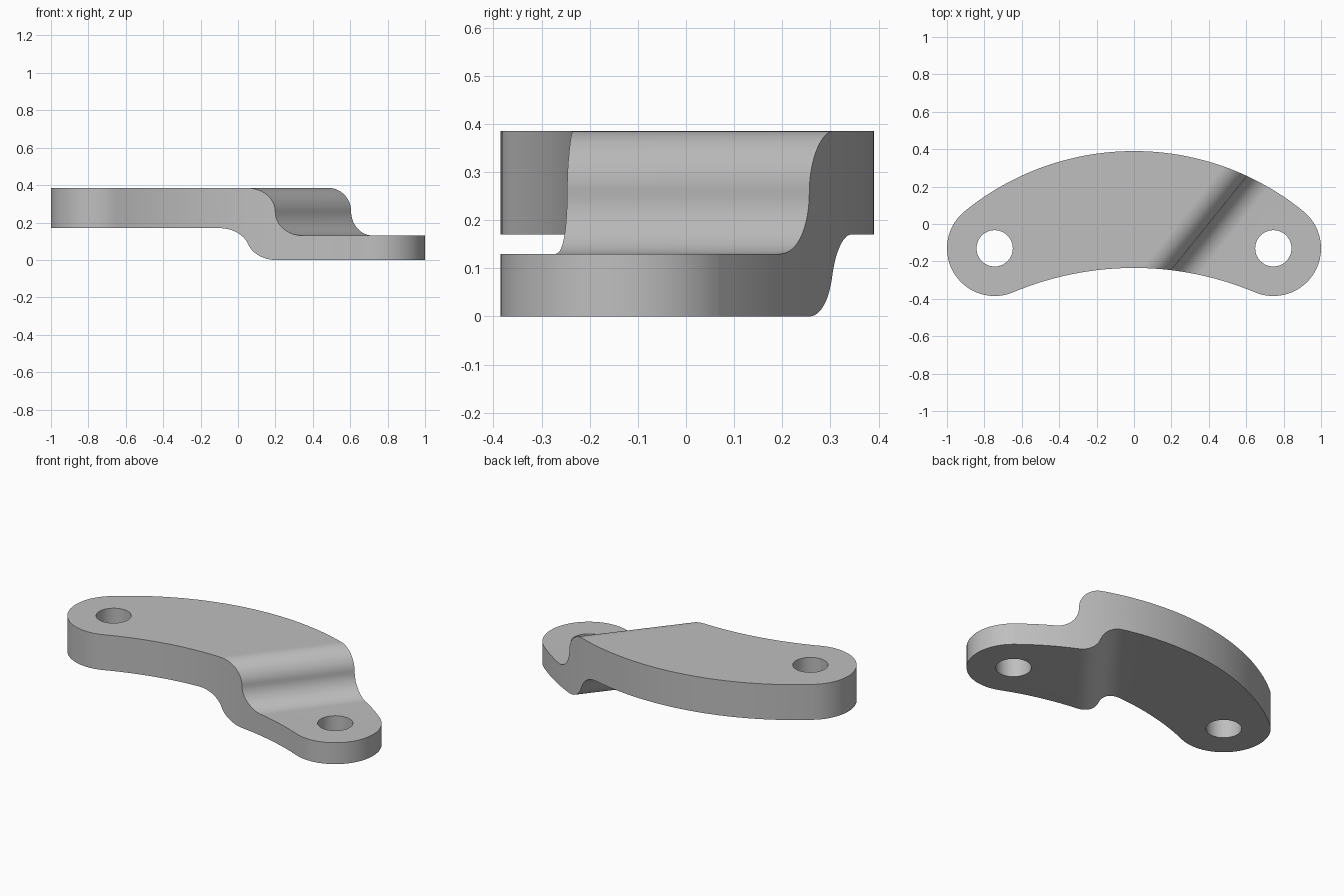
import bpy
import bmesh
from math import atan2, cos, sin, pi, acos, radians, hypot

cube = bpy.data.objects.get("Cube")
if cube:
    bpy.data.objects.remove(cube, do_unlink=True)

END_X, END_Y, END_R, HOLE_R = 0.745, -0.13, 0.255, 0.097
OUTER_R, INNER_R = 1.435, 1.67
OUTER_CY, INNER_CY = 0.39 - OUTER_R, -0.235 - INNER_R
TOP, STEP_TOP, STEP_UNDER = 0.385, 0.13, 0.17
STEP_ANGLE = radians(-38.9)
STEP_S = 0.31


def arc(cx, cy, r, a0, a1, n):
    return [(cx + r * cos(a0 + (a1 - a0) * i / n),
             cy + r * sin(a0 + (a1 - a0) * i / n)) for i in range(n + 1)]


def prism(name, points, place, offset):
    """Extrude a closed outline, placed in space by a function."""
    clean = [p for i, p in enumerate(points)
             if hypot(p[0] - points[i - 1][0], p[1] - points[i - 1][1]) > 1e-5]
    bm = bmesh.new()
    face = bm.faces.new([bm.verts.new(place(*p)) for p in clean])
    extra = bmesh.ops.extrude_face_region(bm, geom=[face])
    bmesh.ops.translate(bm, vec=offset,
                        verts=[v for v in extra["geom"] if isinstance(v, bmesh.types.BMVert)])
    bmesh.ops.recalc_face_normals(bm, faces=bm.faces)
    mesh = bpy.data.meshes.new(name)
    bm.to_mesh(mesh)
    bm.free()
    obj = bpy.data.objects.new(name, mesh)
    bpy.context.collection.objects.link(obj)
    return obj


def carve(obj, cutter, operation):
    mod = obj.modifiers.new("carve", "BOOLEAN")
    mod.operation, mod.object, mod.solver = operation, cutter, "EXACT"
    bpy.context.view_layer.objects.active = obj
    bpy.ops.object.modifier_apply(modifier=mod.name)
    bpy.data.objects.remove(cutter, do_unlink=True)


# Curved link outline: tangent arcs round both ends
out_a = atan2(END_Y - OUTER_CY, END_X)
in_a = atan2(END_Y - INNER_CY, END_X)
outline = (arc(0, OUTER_CY, OUTER_R, out_a, pi - out_a, 48)
           + arc(-END_X, END_Y, END_R, pi - out_a, 2 * pi - in_a, 36)
           + arc(0, INNER_CY, INNER_R, pi - in_a, in_a, 40)
           + arc(END_X, END_Y, END_R, in_a - pi, out_a, 36))
link = prism("curved_link", outline, lambda x, y: (x, y, -0.1), (0, 0, 0.7))

# Stepped side profile, swept along the slanted joggle
r = (TOP - STEP_TOP) / 2
bend = acos(1 - STEP_UNDER / 2 / r)
under_s = STEP_S - 2 * r * sin(bend)
profile = ([(-2, TOP)]
           + arc(STEP_S - r, TOP - r, r, pi / 2, 0, 16)
           + arc(STEP_S + r, STEP_TOP + r, r, pi, 1.5 * pi, 16)
           + [(2, STEP_TOP), (2, 0)]
           + arc(STEP_S, r, r, -pi / 2, -pi / 2 - bend, 14)
           + arc(under_s, STEP_UNDER - r, r, pi / 2 - bend, pi / 2, 14)
           + [(-2, STEP_UNDER)])
ca, sa = cos(STEP_ANGLE), sin(STEP_ANGLE)
step = prism("step_profile", profile,
             lambda s, z: (s * ca + 2 * sa, s * sa - 2 * ca, z), (-4 * sa, 4 * ca, 0))
carve(link, step, "INTERSECT")

# Bolt hole in each end
for side in (-1, 1):
    hole = prism("hole_cutter", arc(side * END_X, END_Y, HOLE_R, 0, 2 * pi, 48)[:-1],
                 lambda x, y: (x, y, -0.2), (0, 0, 1))
    carve(link, hole, "DIFFERENCE")

# Plain grey finish
grey = bpy.data.materials.new("plain_grey")
grey.use_nodes = True
colour = (0.52, 0.52, 0.52, 1)
grey.diffuse_color = colour
grey.node_tree.nodes["Principled BSDF"].inputs["Base Color"].default_value = colour
link.data.materials.clear()
link.data.materials.append(grey)
for poly in link.data.polygons:
    poly.material_index = 0

bpy.ops.object.select_all(action="DESELECT")
link.select_set(True)
bpy.context.view_layer.objects.active = link
bpy.ops.object.shade_smooth_by_angle(angle=radians(30))
